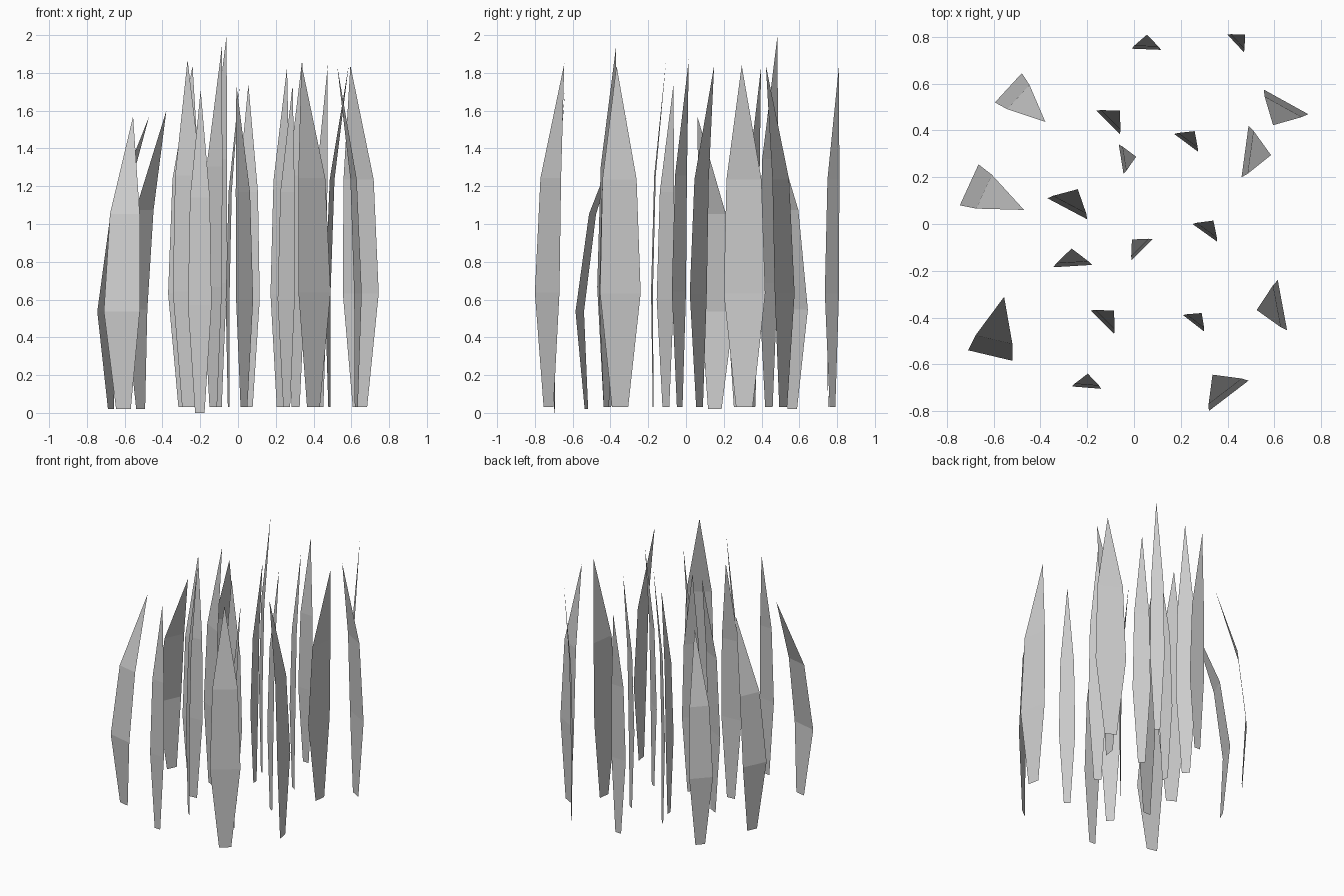
import bpy
from mathutils import Vector

# Blade profile: (share of height, share of full width, share of lean)
UPRIGHT = [(0, 0.40, 0.08), (1 / 3, 1.0, 0.0), (2 / 3, 0.84, 0.21), (1, 0.0, 1.0)]
ARCHED = [(0, 0.41, 0.14), (1 / 3, 1.0, 0.0), (2 / 3, 0.83, 0.27), (1, 0.0, 1.0)]


def blade(name, spec, profile, base_z):
    """Flat three-segment leaf; spec = widest edge ends in plan, lean, tip height."""
    x1, y1, x2, y2, lean, top = spec
    a, b = Vector((x1, y1, 0)), Vector((x2, y2, 0))
    mid, half = (a + b) / 2, (b - a) / 2
    out = Vector((-half.y, half.x, 0)).normalized()
    verts = []
    for t, w, l in profile:
        c = mid + out * lean * l + Vector((0, 0, base_z + (top - base_z) * t))
        verts += [c - half * w, c + half * w] if w else [c]
    faces = [(0, 1, 3, 2), (2, 3, 5, 4), (4, 5, 6)]
    mesh = bpy.data.meshes.new(name)
    mesh.from_pydata(verts, [], faces)
    bpy.context.collection.objects.link(bpy.data.objects.new(name, mesh))


# Narrow inner blades
small = [
    (-0.01, 0.75, 0.115, 0.745, 0.062, 1.74),
    (0.40, 0.81, 0.47, 0.735, 0.055, 1.84),
    (-0.16, 0.485, -0.06, 0.385, 0.07, 2.0),
    (0.172, 0.385, 0.273, 0.31, 0.062, 1.83),
    (-0.065, 0.34, -0.045, 0.215, 0.065, 1.74),
    (0.25, 0.0, 0.355, -0.075, 0.064, 1.87),
    (0.21, -0.39, 0.30, -0.46, 0.056, 1.74),
    (-0.185, -0.37, -0.085, -0.47, 0.07, 1.94),
    (-0.345, -0.185, -0.18, -0.175, 0.075, 1.87),
    (-0.37, 0.11, -0.20, 0.02, 0.095, 1.84),
    (-0.01, -0.155, 0.08, -0.065, 0.062, 1.74),
]
# Wide outer blades
wide = [
    (0.745, 0.47, 0.555, 0.575, 0.114, 1.84),
    (0.49, 0.42, 0.46, 0.20, 0.112, 1.84),
    (0.655, -0.455, 0.615, -0.24, 0.112, 1.84),
    (0.32, -0.80, 0.49, -0.67, 0.114, 1.85),
]
# Strongly arched blades on the left
arched = [
    (-0.48, 0.645, -0.595, 0.52, 0.215, 1.60),
    (-0.665, 0.255, -0.745, 0.08, 0.258, 1.57),
    (-0.71, -0.54, -0.52, -0.585, 0.258, 1.57),
]

for group, specs, profile, z in (
    ("narrow_blade", small, UPRIGHT, 0.03),
    ("wide_blade", wide, UPRIGHT, 0.03),
    ("arched_blade", arched, ARCHED, 0.02),
):
    for i, s in enumerate(specs, 1):
        blade(f"{group}_{i}", s, profile, z)

# Front blade rooted lowest
blade("front_blade", (-0.265, -0.695, -0.14, -0.705, 0.06, 1.71), UPRIGHT, 0.0)
